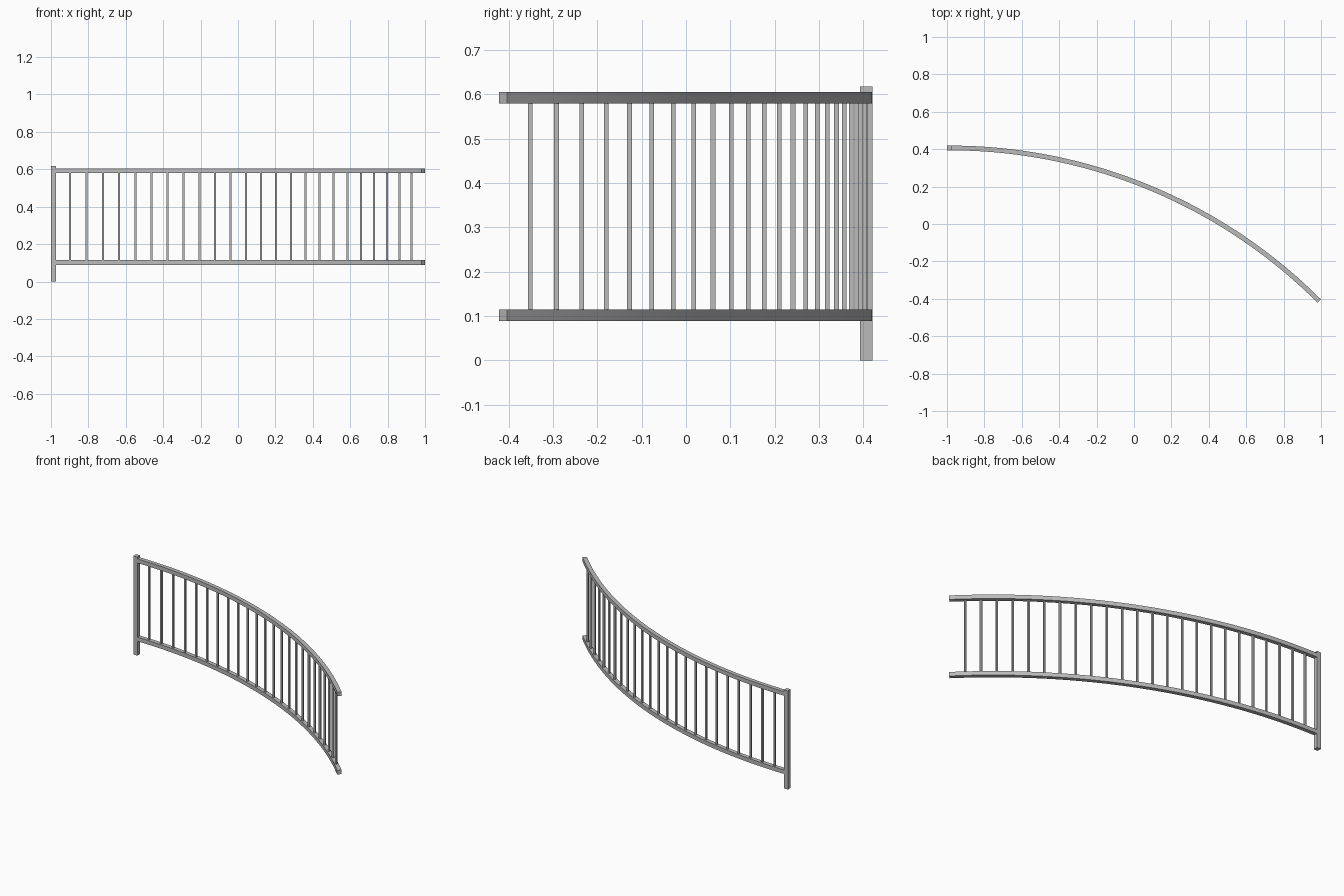
import bpy, bmesh, math

if "Cube" in bpy.data.objects:
    bpy.data.objects.remove(bpy.data.objects["Cube"])

# Plan layout: a 45 degree arc starting at the post
X0, Y0, R = -0.986, 0.4065, 2.795
SWEEP = math.radians(45)
RAIL, POST, BAR = 0.0255, 0.028, 0.0105
LOW_Z, HIGH_Z, POST_TOP = 0.1022, 0.592, 0.617
GAPS = 25

grey = bpy.data.materials.new("grey metal")
grey.diffuse_color = (0.5, 0.5, 0.5, 1)
grey.use_nodes = True
grey.node_tree.nodes["Principled BSDF"].inputs["Base Color"].default_value = grey.diffuse_color


def arc(angle, radius=R):
    return X0 + radius * math.sin(angle), Y0 - R + radius * math.cos(angle)


def add_object(name, bm):
    bmesh.ops.recalc_face_normals(bm, faces=bm.faces)
    mesh = bpy.data.meshes.new(name)
    bm.to_mesh(mesh)
    bm.free()
    mesh.materials.append(grey)
    obj = bpy.data.objects.new(name, mesh)
    bpy.context.collection.objects.link(obj)
    return obj


def upright(name, x, y, width, z0, z1):
    bm = bmesh.new()
    bmesh.ops.create_cube(bm, size=1)
    bmesh.ops.scale(bm, vec=(width, width, z1 - z0), verts=bm.verts)
    bmesh.ops.translate(bm, vec=(x, y, (z0 + z1) / 2), verts=bm.verts)
    return add_object(name, bm)


def rail(name, z, steps=50):
    # Square section swept along the arc, capped at both ends
    h = RAIL / 2
    bm = bmesh.new()
    rings = []
    for i in range(steps + 1):
        a = SWEEP * i / steps
        rings.append([bm.verts.new((*arc(a, R + dr), z + dz))
                      for dr, dz in ((-h, -h), (h, -h), (h, h), (-h, h))])
    for r, s in zip(rings, rings[1:]):
        for k in range(4):
            n = (k + 1) % 4
            bm.faces.new((r[k], r[n], s[n], s[k]))
    bm.faces.new(rings[0])
    bm.faces.new(rings[-1])
    obj = add_object(name, bm)
    bpy.ops.object.select_all(action='DESELECT')
    obj.select_set(True)
    bpy.context.view_layer.objects.active = obj
    bpy.ops.object.shade_smooth_by_angle(angle=math.radians(30))


# End post
upright("end_post", X0, Y0, POST, 0, POST_TOP)

# Curved rails
rail("bottom_rail", LOW_Z)
rail("top_rail", HIGH_Z)

# Evenly spaced square balusters, all aligned to the axes
for i in range(1, GAPS):
    x, y = arc(SWEEP * i / GAPS)
    upright(f"baluster_{i:02d}", x, y, BAR, LOW_Z, HIGH_Z)
